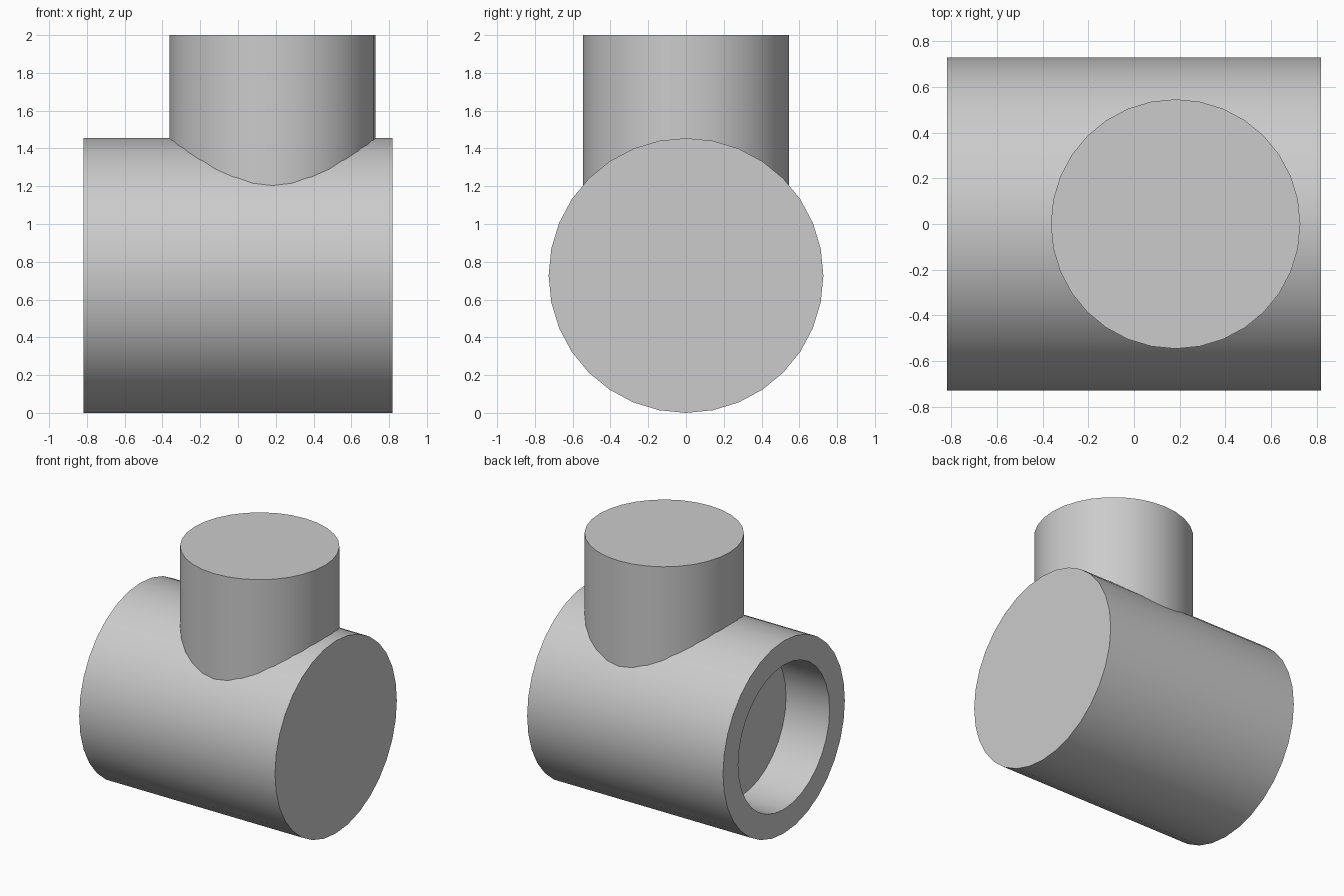
import bpy
import bmesh
from math import radians
from mathutils import Matrix

if "Cube" in bpy.data.objects:
    bpy.data.objects.remove(bpy.data.objects["Cube"], do_unlink=True)

UNIT = 2 / 11
SIDES = 32

grey = bpy.data.materials.new("light grey")
grey.use_nodes = True
colour = (0.6, 0.6, 0.6, 1)
grey.diffuse_color = colour
grey.node_tree.nodes["Principled BSDF"].inputs["Base Color"].default_value = colour


def turned_part(name, profile, matrix):
    """Closed solid lathed around z from (radius, height) points, then placed."""
    bm = bmesh.new()
    rings = []
    for radius, height in profile:
        ring = bmesh.ops.create_circle(
            bm, segments=SIDES, radius=radius * UNIT,
            matrix=Matrix.Translation((0, 0, height * UNIT)))["verts"]
        rings.append(ring)
    for low, high in zip(rings, rings[1:]):
        for i in range(SIDES):
            j = (i + 1) % SIDES
            bm.faces.new((low[i], low[j], high[j], high[i]))
    bm.faces.new(rings[0])
    bm.faces.new(rings[-1])
    bmesh.ops.recalc_face_normals(bm, faces=bm.faces)
    bm.transform(matrix)
    mesh = bpy.data.meshes.new(name)
    bm.to_mesh(mesh)
    bm.free()
    mesh.materials.append(grey)
    part = bpy.data.objects.new(name, mesh)
    bpy.context.collection.objects.link(part)
    bpy.ops.object.select_all(action="DESELECT")
    part.select_set(True)
    bpy.context.view_layer.objects.active = part
    bpy.ops.object.shade_smooth_by_angle(angle=radians(30))


# Horizontal body along x: closed on the +x end, round socket in the -x end
lay_along_x = Matrix.Translation((0, 0, 4 * UNIT)) @ Matrix.Rotation(radians(90), 4, "Y")
turned_part("body", [(3, -2.5), (3, -4.5), (4, -4.5), (4, 4.5)], lay_along_x)

# Upright stem, rooted inside the solid part of the body
turned_part("stem", [(3, 5.5), (3, 11)], Matrix.Translation((UNIT, 0, 0)))
